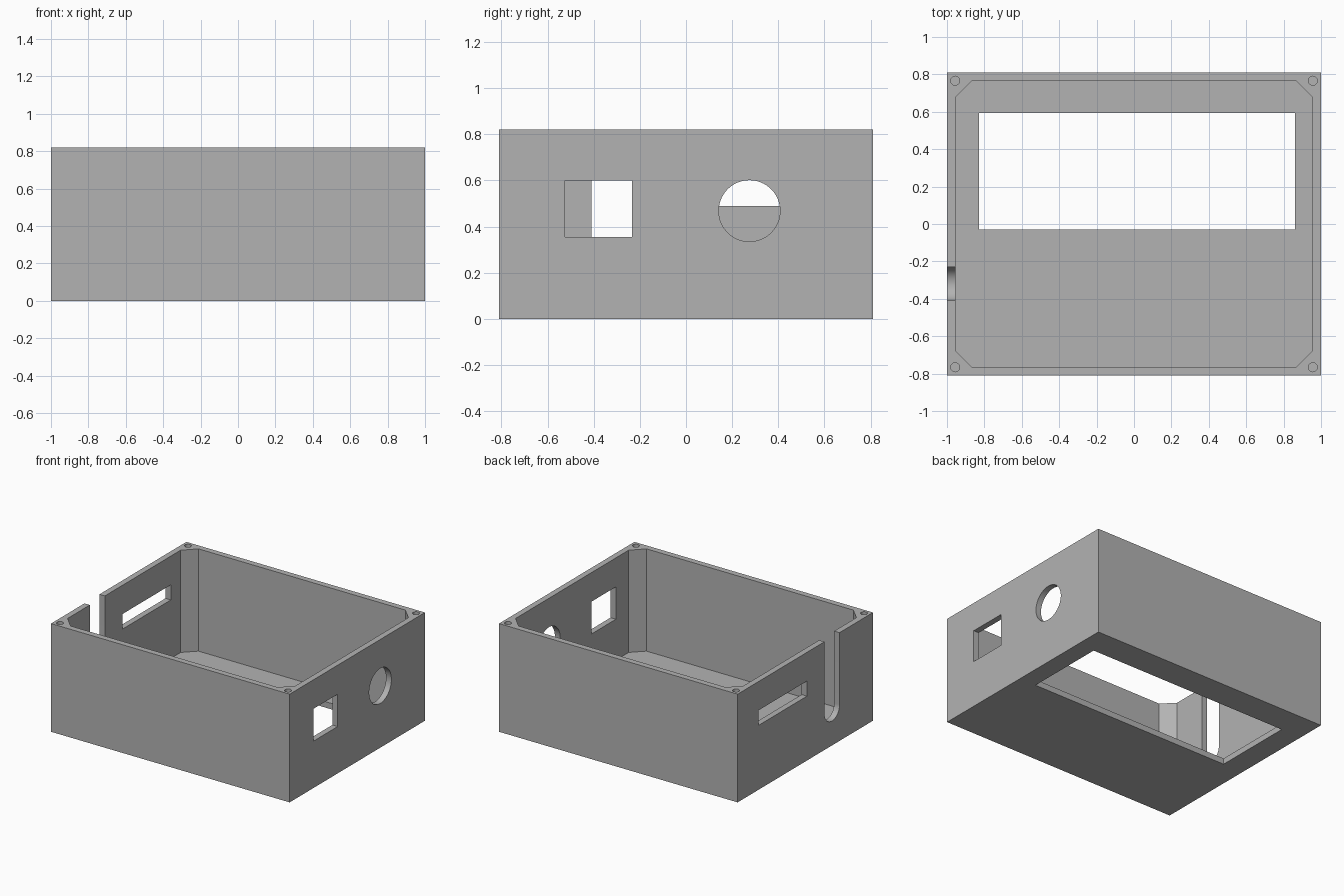
import bpy
import bmesh
import math
from mathutils import Matrix, Vector

cube = bpy.data.objects.get("Cube")
if cube:
    bpy.data.objects.remove(cube, do_unlink=True)

HALF_X, HALF_Y, HEIGHT = 1.0, 0.81, 0.82
WALL = 0.045
POST = 0.088          # corner post chamfer
MARGIN = 0.05         # how far cutters overshoot

grey = bpy.data.materials.new("plastic_grey")
grey.use_nodes = True
colour = (0.45, 0.45, 0.45, 1)
grey.diffuse_color = colour
grey.node_tree.nodes["Principled BSDF"].inputs["Base Color"].default_value = colour


def prism(name, outline, offset):
    """Extrude a closed outline of 3D points along an offset."""
    bm = bmesh.new()
    face = bm.faces.new([bm.verts.new(p) for p in outline])
    moved = bmesh.ops.extrude_face_region(bm, geom=[face])["geom"]
    bmesh.ops.translate(bm, vec=Vector(offset),
                        verts=[v for v in moved if isinstance(v, bmesh.types.BMVert)])
    bmesh.ops.recalc_face_normals(bm, faces=bm.faces)
    mesh = bpy.data.meshes.new(name)
    bm.to_mesh(mesh)
    bm.free()
    mesh.materials.append(grey)
    obj = bpy.data.objects.new(name, mesh)
    bpy.context.collection.objects.link(obj)
    return obj


def rectangle(a0, a1, b0, b1):
    return [(a0, b0), (a1, b0), (a1, b1), (a0, b1)]


def arc(a, b, radius, start, end, steps):
    return [(a + radius * math.cos(start + (end - start) * i / steps),
             b + radius * math.sin(start + (end - start) * i / steps))
            for i in range(steps + 1)]


def circle(a, b, radius, steps):
    return arc(a, b, radius, 0, math.tau, steps)[:-1]


def vertical_cutter(name, outline, z0, z1):
    return prism(name, [(x, y, z0) for x, y in outline], (0, 0, z1 - z0))


def side_cutter(name, outline, side):
    x0 = side * (HALF_X - WALL - MARGIN)
    return prism(name, [(x0, y, z) for y, z in outline],
                 (side * (WALL + 2 * MARGIN), 0, 0))


# Solid block that becomes the open case
case = vertical_cutter("open_case", rectangle(-HALF_X, HALF_X, -HALF_Y, HALF_Y), 0, HEIGHT)

# Cavity with chamfered corners that leave the screw posts
ix, iy = HALF_X - WALL, HALF_Y - WALL
cavity = [(ix, iy - POST), (ix - POST, iy), (POST - ix, iy), (-ix, iy - POST),
          (-ix, POST - iy), (POST - ix, -iy), (ix - POST, -iy), (ix, POST - iy)]
cutters = [vertical_cutter("cavity_cutter", cavity, WALL, HEIGHT + MARGIN)]

# Window in the floor
cutters.append(vertical_cutter("floor_window_cutter",
                               rectangle(-0.83, 0.86, -0.03, 0.593), -MARGIN, WALL + MARGIN))

# Square and round ports in the left wall
cutters.append(side_cutter("square_port_cutter", rectangle(-0.525, -0.235, 0.355, 0.6), 1))
cutters.append(side_cutter("round_port_cutter", circle(0.275, 0.468, 0.133, 64), 1))

# Long port and round-ended cable slot in the right wall
cutters.append(side_cutter("long_port_cutter", rectangle(-0.02, 0.56, 0.488, 0.602), -1))
slot = arc(-0.32, 0.275, 0.09, math.pi, math.tau, 32)
slot += [(-0.23, HEIGHT + MARGIN), (-0.41, HEIGHT + MARGIN)]
cutters.append(side_cutter("cable_slot_cutter", slot, -1))

# Screw holes in the corner posts
for sx in (-1, 1):
    for sy in (-1, 1):
        cutters.append(vertical_cutter("screw_hole_cutter",
                                       circle(sx * 0.956, sy * 0.766, 0.024, 32),
                                       HEIGHT - 0.2, HEIGHT + MARGIN))

# Cut everything out, then drop the cutters
for cutter in cutters:
    cutter.hide_render = True
    cut = case.modifiers.new(cutter.name, "BOOLEAN")
    cut.operation = "DIFFERENCE"
    cut.solver = "EXACT"
    cut.object = cutter

bpy.ops.object.select_all(action="DESELECT")
case.select_set(True)
bpy.context.view_layer.objects.active = case
for name in [m.name for m in case.modifiers]:
    bpy.ops.object.modifier_apply(modifier=name)
for cutter in cutters:
    bpy.data.objects.remove(cutter, do_unlink=True)

bpy.ops.object.shade_smooth_by_angle(angle=math.radians(30))
